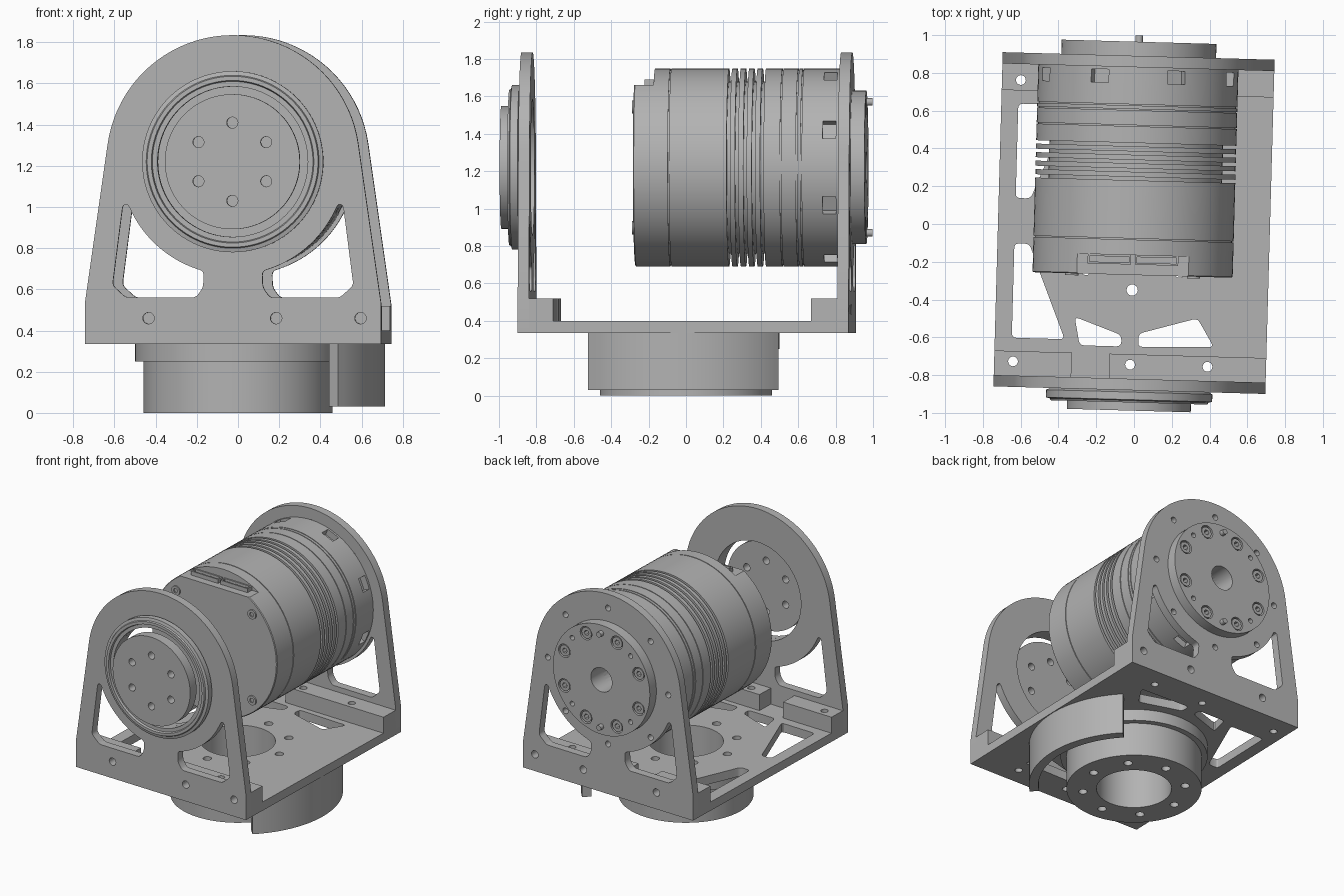
import bpy, bmesh
from math import sin, cos, pi, radians
from mathutils import Matrix, Vector

if "Cube" in bpy.data.objects:
    bpy.data.objects.remove(bpy.data.objects["Cube"])

AXIS_Z = 1.22          # height of the motor axis
TURN = Matrix.Rotation(radians(-1.6), 4, 'Z')
parts = []

metal = bpy.data.materials.new("grey_metal")
metal.use_nodes = True
metal.diffuse_color = (0.45, 0.45, 0.45, 1)
metal.node_tree.nodes["Principled BSDF"].inputs["Base Color"].default_value = (0.45, 0.45, 0.45, 1)


def arc(cx, cy, r, a0, a1, n=24):
    return [(cx + r * cos(radians(a0 + (a1 - a0) * i / n)),
             cy + r * sin(radians(a0 + (a1 - a0) * i / n))) for i in range(n + 1)]


def circle(cx, cy, r, n=24):
    return arc(cx, cy, r, 0, 360, n)[:-1]


def ring_of(cy, r, hole, count, start=0):
    """Holes spaced evenly around a centre."""
    return [circle(r * cos(a), cy + r * sin(a), hole, 16)
            for a in (radians(start) + 2 * pi * i / count for i in range(count))]


def rect(x0, x1, y0, y1):
    return [(x0, y0), (x1, y0), (x1, y1), (x0, y1)]


def rounded(pts, r=0.025):
    """Round the corners of a polygon."""
    out = []
    for i, p in enumerate(pts):
        p = Vector(p)
        a, b = Vector(pts[i - 1]) - p, Vector(pts[(i + 1) % len(pts)]) - p
        a = a.normalized() * min(r, a.length * 0.45)
        b = b.normalized() * min(r, b.length * 0.45)
        out += [tuple(p + a * (1 - t) ** 2 + b * t * t) for t in (0, 0.33, 0.67, 1)]
    return out


def flip(pts, sx=1, sy=1):
    return [(sx * x, sy * y) for x, y in pts]


def finish(ob):
    ob.data.materials.clear()
    ob.data.materials.append(metal)
    parts.append(ob)
    return ob


def slab(name, loops, lo, hi, upright=False):
    """Extrude an outline with holes along z, or along y when upright."""
    cu = bpy.data.curves.new(name, 'CURVE')
    cu.dimensions, cu.fill_mode, cu.extrude = '2D', 'BOTH', (hi - lo) / 2
    for pts in loops:
        s = cu.splines.new('POLY')
        s.points.add(len(pts) - 1)
        for v, (x, y) in zip(s.points, pts):
            v.co = (x, y, 0, 1)
        s.use_cyclic_u = True
    tmp = bpy.data.objects.new(name + "_outline", cu)
    bpy.context.collection.objects.link(tmp)
    me = bpy.data.meshes.new_from_object(tmp.evaluated_get(bpy.context.evaluated_depsgraph_get()))
    bpy.data.objects.remove(tmp)
    mid = (lo + hi) / 2
    me.transform(Matrix.Translation((0, mid, 0) if upright else (0, 0, mid))
                 @ Matrix.Rotation(pi / 2 if upright else 0, 4, 'X'))
    bm = bmesh.new()
    bm.from_mesh(me)
    bmesh.ops.remove_doubles(bm, verts=bm.verts, dist=1e-5)
    bmesh.ops.recalc_face_normals(bm, faces=bm.faces)
    bm.to_mesh(me)
    bm.free()
    ob = bpy.data.objects.new(name, me)
    bpy.context.collection.objects.link(ob)
    return finish(ob)


def lathe(name, profile, closed=False):
    """Spin a (y, radius) profile around the motor axis."""
    bm = bmesh.new()
    vs = [bm.verts.new((r, y, 0)) for y, r in profile]
    es = [bm.edges.new(p) for p in zip(vs, vs[1:])]
    if closed:
        es.append(bm.edges.new((vs[-1], vs[0])))
    bmesh.ops.spin(bm, geom=vs + es, cent=(0, 0, 0), axis=(0, 1, 0), angle=2 * pi, steps=96)
    bmesh.ops.remove_doubles(bm, verts=bm.verts, dist=1e-5)
    bmesh.ops.recalc_face_normals(bm, faces=bm.faces)
    bmesh.ops.translate(bm, verts=bm.verts, vec=(0, 0, AXIS_Z))
    me = bpy.data.meshes.new(name)
    bm.to_mesh(me)
    bm.free()
    ob = bpy.data.objects.new(name, me)
    bpy.context.collection.objects.link(ob)
    return finish(ob)


# Upright bracket plates, with two windows and screw holes
outline = [(-0.72, 0.335), (-0.72, 0.53)] + arc(0, AXIS_Z, 0.615, 172, 8, 40) + [(0.72, 0.53), (0.72, 0.335)]
window = rounded([(-0.585, 0.62), (-0.52, 0.56), (-0.18, 0.56), (-0.145, 0.61)]
                 + arc(0, AXIS_Z, 0.55, 255, 202, 12) + [(-0.535, 1.01)], 0.02)
common = [outline, window, flip(window, -1)] + [circle(x, 0.46, 0.028, 16) for x in (-0.41, 0.21, 0.62)]
slab("front_plate", common + [circle(0, AXIS_Z, 0.365, 64)], -0.88, -0.82, True)
slab("back_plate", common + [circle(0, AXIS_Z, 0.09)] + ring_of(AXIS_Z, 0.51, 0.022, 8), 0.83, 0.89, True)

# Base plate with weight-saving windows
side_slot = rounded([(-0.63, -0.62), (-0.35, -0.62), (-0.52, -0.2), (-0.55, -0.12), (-0.63, -0.12)])
gap_a = rounded([(-0.27, -0.65), (-0.05, -0.65), (-0.05, -0.59), (-0.30, -0.5)])
gap_b = rounded([(0.04, -0.65), (0.44, -0.64), (0.35, -0.49), (0.04, -0.58)])
rail_holes = [circle(x, -0.745, 0.026, 16) for x in (-0.62, 0, 0.41)]
cuts = [flip(c, 1, s) for s in (1, -1) for c in [side_slot, gap_a, gap_b] + rail_holes]
bolts = ring_of(0, 0.35, 0.03, 8)
slab("base_plate", [rect(-0.72, 0.72, -0.82, 0.83), circle(0, 0, 0.255, 64)] + bolts + cuts, 0.335, 0.40)

# Rails along the front and back of the base
for s, side in ((1, "front"), (-1, "back")):
    edge = -0.82 if s == 1 else -0.83
    for tag, x0, x1, holes in (("short", -0.72, -0.31, rail_holes[:1]), ("long", -0.11, 0.72, rail_holes[1:])):
        slab(f"{side}_{tag}_rail", [flip(h, 1, s) for h in [rect(x0, x1, edge, -0.69)] + holes], 0.40, 0.52)

# Hollow foot with its flange, and the curved guard wall
slab("foot", [circle(0, 0, 0.46, 96), circle(0, 0, 0.255, 64)] + bolts, 0, 0.25)
slab("foot_flange", [circle(0, 0, 0.5, 96), circle(0, 0, 0.255, 64)] + bolts, 0.25, 0.335)
slab("guard_wall", [arc(0, 0, 0.715, -45.5, 45.5, 32) + arc(0, 0, 0.65, 45.5, -45.5, 32)], 0.03, 0.335)

# Front bearing ring and the loose disc inside it
lathe("bearing_ring", [(-0.88, 0.365), (-0.93, 0.365), (-0.93, 0.39), (-0.945, 0.395), (-0.945, 0.415),
                       (-0.935, 0.42), (-0.93, 0.44), (-0.89, 0.44), (-0.88, 0.42)], True)
slab("front_disc", [circle(0, AXIS_Z, 0.328, 96)] + ring_of(AXIS_Z, 0.19, 0.027, 6, 30), -0.988, -0.915, True)

# Motor body with cooling fins and seam lines
grooves = [(-0.08, 0.003, 0.522)] + [(0.24 + 0.045 * i, 0.009, 0.46) for i in range(5)]
grooves += [(y, 0.003, 0.522) for y in (0.52, 0.605, 0.63)]
profile = [(-0.27, 0), (-0.27, 0.525), (-0.265, 0.53)]
for y, w, r in grooves:
    profile += [(y - w, 0.53), (y - w, r), (y + w, r), (y + w, 0.53)]
motor = lathe("motor_body", profile + [(0.83, 0.53), (0.83, 0)])

# Cut the connector flat, the screw pockets and the shaft bore
bm = bmesh.new()


def cutter(size, at, turn=0):
    m = Matrix.Translation((0, 0, AXIS_Z)) @ Matrix.Rotation(turn, 4, 'Y') @ Matrix.Translation(at)
    bmesh.ops.create_cube(bm, size=1, matrix=m @ Matrix.Diagonal((*size, 1)))


cutter((0.8, 0.2, 0.2), (0, -0.265, 0.54))
for i in range(8):
    cutter((0.1, 0.07, 0.12), (0, 0.78, 0.54), radians(22.5 + 45 * i))
bmesh.ops.create_cone(bm, cap_ends=True, segments=24, radius1=0.09, radius2=0.09, depth=0.4,
                      matrix=Matrix.Translation((0, 0.75, AXIS_Z)) @ Matrix.Rotation(pi / 2, 4, 'X'))
me = bpy.data.meshes.new("motor_cutter")
bm.to_mesh(me)
bm.free()
tool = bpy.data.objects.new("motor_cutter", me)
tool.hide_render = True
bpy.context.collection.objects.link(tool)
mod = motor.modifiers.new("pockets", 'BOOLEAN')
mod.operation, mod.solver, mod.object = 'DIFFERENCE', 'EXACT', tool
bpy.context.view_layer.objects.active = motor
bpy.ops.object.modifier_apply(modifier=mod.name)
bpy.data.objects.remove(tool)

# Cable sockets on the flat, each an open-topped shell
for side, x in (("right", -0.125), ("left", 0.125)):
    slab(f"{side}_socket", [rect(x - 0.115, x + 0.115, -0.215, -0.165),
                            rect(x - 0.105, x + 0.105, -0.205, -0.175)], 1.65, 1.69)

# Screws on the front cap of the motor
for i, (x, z) in enumerate(ring_c for ring_c in arc(0, AXIS_Z, 0.456, 45, 315, 3)):
    slab(f"cap_screw_{i}", [circle(x, z, 0.035), circle(x, z, 0.018, 6)], -0.28, -0.268, True)

# Output disc at the back with socket screws and two pins
slab("output_disc", [circle(0, AXIS_Z, 0.41, 96), circle(0, AXIS_Z, 0.09)]
     + ring_of(AXIS_Z, 0.34, 0.05, 8, 22.5) + ring_of(AXIS_Z, 0.35, 0.018, 4, 45), 0.89, 0.965, True)
for i, (x, z) in enumerate(arc(0, AXIS_Z, 0.34, 22.5, 337.5, 7)):
    slab(f"output_screw_{i}", [circle(x, z, 0.041), circle(x, z, 0.02, 6)], 0.89, 0.96, True)
for tag, s in (("top", 1), ("bottom", -1)):
    slab(f"{tag}_pin", [circle(0, AXIS_Z + s * 0.35, 0.02, 16)], 0.96, 0.998, True)

# Shade smoothly with sharp edges, and turn the whole model slightly
bpy.ops.object.select_all(action='DESELECT')
for ob in parts:
    ob.matrix_world = TURN
    ob.select_set(True)
bpy.context.view_layer.objects.active = motor
bpy.ops.object.shade_smooth_by_angle(angle=radians(30))
